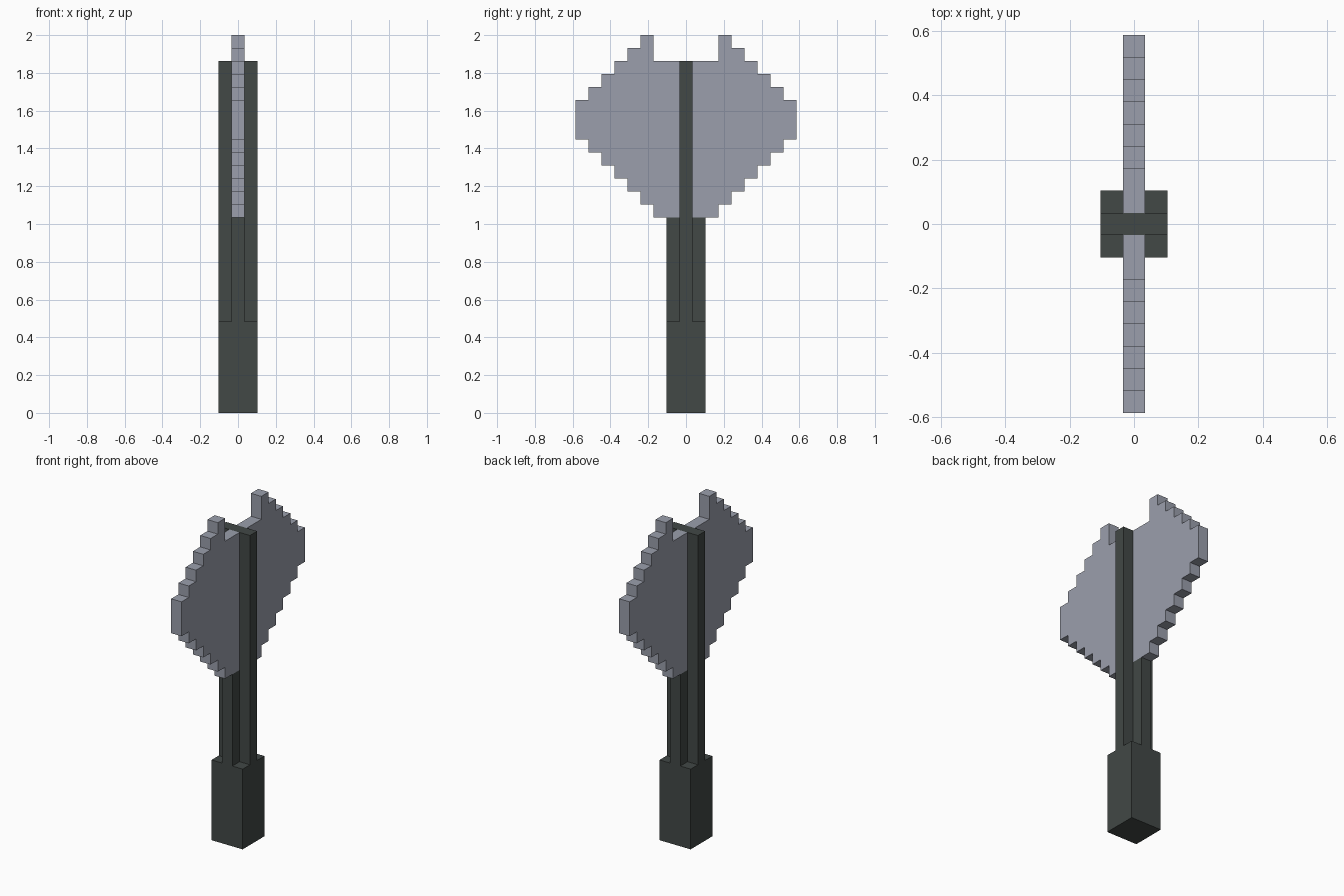
import bpy
import bmesh

U = 2 / 29  # edge length of one block

if "Cube" in bpy.data.objects:
    bpy.data.objects.remove(bpy.data.objects["Cube"], do_unlink=True)


def make_material(name, rgb):
    mat = bpy.data.materials.new(name)
    mat.use_nodes = True
    color = (*rgb, 1)
    mat.diffuse_color = color
    mat.node_tree.nodes["Principled BSDF"].inputs["Base Color"].default_value = color
    return mat


def prism(name, outline, direction, mat):
    """Extrude a closed flat outline, given in blocks, along a direction."""
    bm = bmesh.new()
    face = bm.faces.new([bm.verts.new(p) for p in outline])
    moved = bmesh.ops.extrude_face_region(bm, geom=[face])["geom"]
    verts = [v for v in moved if isinstance(v, bmesh.types.BMVert)]
    bmesh.ops.translate(bm, verts=verts, vec=direction)
    bmesh.ops.recalc_face_normals(bm, faces=bm.faces)
    bmesh.ops.scale(bm, verts=bm.verts, vec=(U, U, U))
    mesh = bpy.data.meshes.new(name)
    bm.to_mesh(mesh)
    bm.free()
    mesh.materials.append(mat)
    obj = bpy.data.objects.new(name, mesh)
    bpy.context.collection.objects.link(obj)
    return obj


def box(name, half_x, y0, y1, z0, z1, mat):
    outline = [(-half_x, y0, z0), (half_x, y0, z0),
               (half_x, y1, z0), (-half_x, y1, z0)]
    return prism(name, outline, (0, 0, z1 - z0), mat)


dark = make_material("dark handle", (0.054, 0.065, 0.061))
steel = make_material("grey steel", (0.328, 0.347, 0.413))

# Handle: square grip, flat spine, and a rib on each side up to the blade
GRIP_TOP, BLADE_BOTTOM, SPINE_TOP = 7, 15, 27
box("grip", 1.5, -1.5, 1.5, 0, GRIP_TOP, dark)
box("spine", 1.5, -0.5, 0.5, GRIP_TOP, SPINE_TOP, dark)
box("back_rib", 0.5, 0.5, 1.5, GRIP_TOP, BLADE_BOTTOM, dark)
box("front_rib", 0.5, -1.5, -0.5, GRIP_TOP, BLADE_BOTTOM, dark)

# Blade: reach of each block row from the bottom up
reach = [2.5, 3.5, 4.5, 5.5, 6.5, 7.5, 8.5, 8.5, 8.5, 7.5, 6.5, 5.5, 4.5, 3.5]
for name, side in (("back_blade", 1), ("front_blade", -1)):
    outline = [(0.5, BLADE_BOTTOM)]
    for row, y in enumerate(reach):
        z = BLADE_BOTTOM + row
        if outline[-1][0] == y:
            outline[-1] = (y, z + 1)
        else:
            outline += [(y, z), (y, z + 1)]
    # Inner edge of the upright horn, then back to the spine
    outline += [(2.5, BLADE_BOTTOM + len(reach)), (2.5, SPINE_TOP), (0.5, SPINE_TOP)]
    prism(name, [(-0.5, side * y, z) for y, z in outline], (1, 0, 0), steel)
